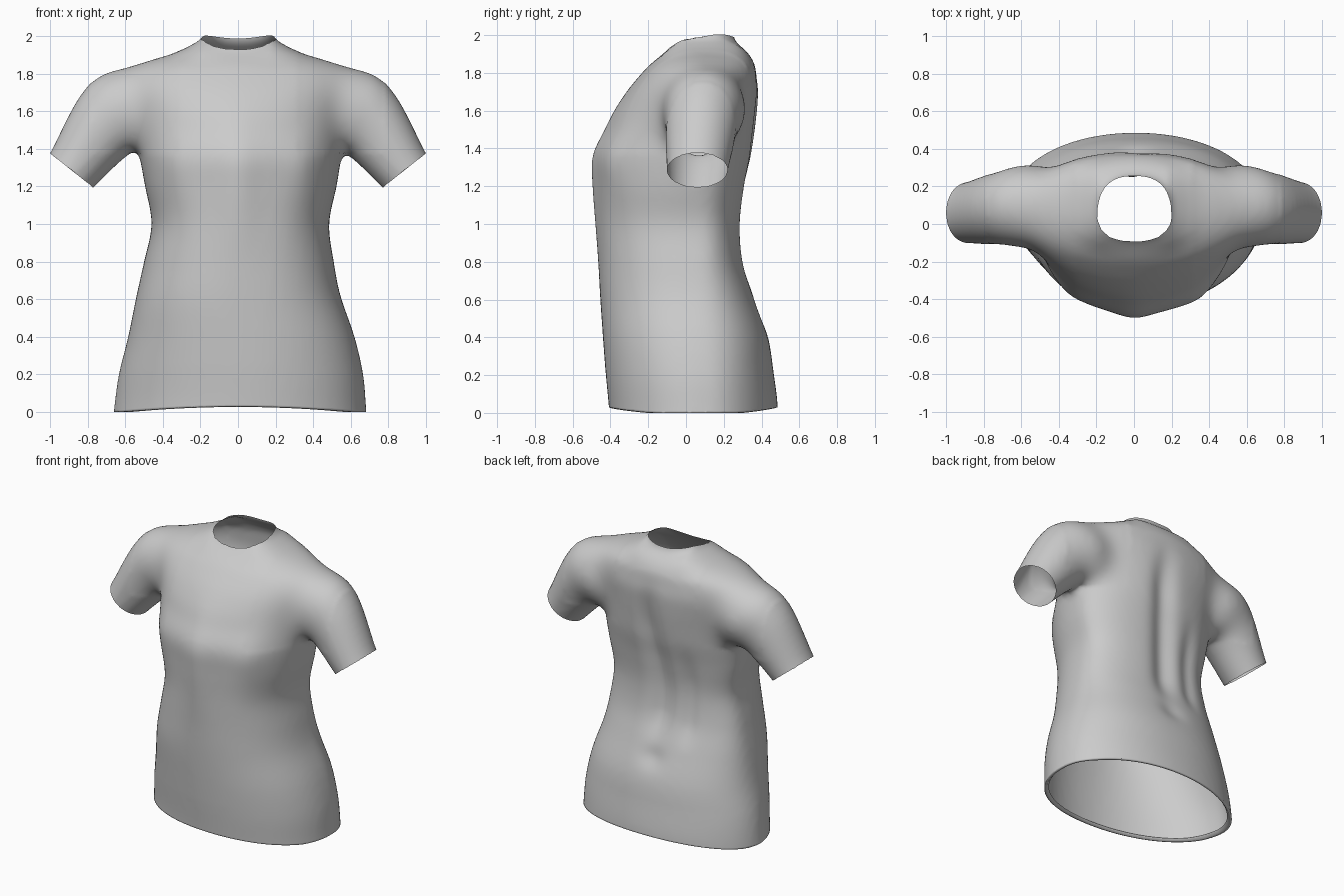
import bpy, bmesh, math
from mathutils import Vector

if "Cube" in bpy.data.objects:
    bpy.data.objects.remove(bpy.data.objects["Cube"])

SEG = 64


def spline(rows, steps):
    """Catmull-Rom through rows of numbers."""
    out = []
    for i in range(len(rows) - 1):
        a, b, c, d = (rows[max(0, min(len(rows) - 1, i + k))] for k in (-1, 0, 1, 2))
        for s in range(steps):
            t = s / steps
            out.append([0.5 * (2 * q + (r - p) * t + (2 * p - 5 * q + 4 * r - u) * t * t
                               + (3 * q - p - 3 * r + u) * t ** 3)
                        for p, q, r, u in zip(a, b, c, d)])
    out.append(list(rows[-1]))
    return out


def loft(bm, rings):
    """Closed tube through rings of points."""
    vs = [[bm.verts.new(p) for p in ring] for ring in rings]
    for a, b in zip(vs, vs[1:]):
        for i in range(SEG):
            j = (i + 1) % SEG
            bm.faces.new((a[i], a[j], b[j], b[i]))
    bm.faces.new(vs[0][::-1])
    bm.faces.new(vs[-1])


def power(v, e):
    return math.copysign(abs(v) ** e, v)


def gauss(v, c, w):
    return math.exp(-((v - c) / w) ** 2)


def ramp(v, a, b):
    t = max(0, min(1, (v - a) / (b - a)))
    return t * t * (3 - 2 * t)


# torso sections: z, left x, right x, front y, back y, roundness
TORSO = [
    (-0.12, -.67, .69, -.40, .485, 2.05), (0.02, -.66, .68, -.41, .485, 2.05),
    (0.2, -.635, .665, -.425, .465, 2.1), (0.4, -.585, .62, -.44, .435, 2.2),
    (0.62, -.54, .545, -.455, .36, 2.3),
    (0.8, -.50, .51, -.465, .305, 2.3), (1.0, -.46, .485, -.48, .29, 2.3),
    (1.2, -.495, .525, -.495, .315, 2.2), (1.36, -.525, .55, -.495, .35, 2.1),
    (1.5, -.56, .57, -.43, .37, 2), (1.6, -.59, .59, -.38, .38, 2),
    (1.7, -.63, .63, -.315, .385, 2), (1.78, -.64, .64, -.25, .375, 2),
    (1.84, -.58, .58, -.195, .365, 2), (1.89, -.42, .42, -.135, .34, 2),
    (1.93, -.25, .25, -.09, .305, 2.2), (1.97, -.18, .185, -.07, .26, 2.4),
    (2.1, -.175, .18, -.07, .235, 2.4)]
# sleeve sections: x, y, z, in-plane radius, depth radius, direction x, direction z
SLEEVE = [
    (.30, .10, 1.68, .14, .15, .95, -.30), (.56, .10, 1.605, .242, .23, .94, -.33),
    (.70, .085, 1.535, .205, .20, .75, -.66), (.885, .06, 1.285, .148, .162, .62, -.78),
    (.96, .06, 1.19, .145, .16, .62, -.78)]

bm = bmesh.new()
rings = []
for z, xl, xr, yf, yb, n in spline(TORSO, 4):
    hem = 1 - ramp(z, 0, 0.6)
    yc = 0.06 + 0.03 * ramp(z, 1.3, 1.9) + 0.04 * hem
    cx, w = (xl + xr) / 2, (xr - xl) / 2
    ring = []
    for i in range(SEG):
        a = 2 * math.pi * i / SEG
        c, s = power(math.cos(a), 2 / n), power(math.sin(a), 2 / n)
        ring.append((cx + w * c + 0.05 * hem * max(0, -s),
                     yc + s * ((yb - yc) if s > 0 else (yc - yf)), z))
    rings.append(ring)
loft(bm, rings)

for side in (1, -1):
    rings = []
    for x, y, z, r, ry, dx, dz in spline(SLEEVE, 6):
        L = math.hypot(dx, dz)
        ring = []
        for i in range(SEG):
            a = side * 2 * math.pi * i / SEG
            u = r * math.cos(a)
            ring.append((side * (x - u * dz / L), y + ry * math.sin(a), z + u * dx / L))
        rings.append(ring)
    loft(bm, rings)
bmesh.ops.recalc_face_normals(bm, faces=bm.faces)

mesh = bpy.data.meshes.new("shirt")
bm.to_mesh(mesh)
bm.free()
shirt = bpy.data.objects.new("shirt", mesh)
bpy.context.collection.objects.link(shirt)

# fuse body and sleeves into one cloth surface
m = shirt.modifiers.new("fuse", 'REMESH')
m.mode, m.voxel_size = 'VOXEL', 0.02
m = shirt.modifiers.new("soften", 'SMOOTH')
m.factor, m.iterations = 0.5, 8
fused = bpy.data.meshes.new_from_object(
    shirt.evaluated_get(bpy.context.evaluated_depsgraph_get()))
shirt.modifiers.clear()
shirt.data = fused

bm = bmesh.new()
bm.from_mesh(fused)

# blend the armholes
for grow in (0, 0.04, 0.08, 0.12):
    armhole = [v for v in bm.verts
               if 0.44 - grow < abs(v.co.x) < 0.66 + grow and v.co.z > 1.44 - grow / 2]
    for _ in range(16):
        bmesh.ops.smooth_vert(bm, verts=armhole, factor=0.5,
                              use_axis_x=True, use_axis_y=True, use_axis_z=True)


def cut(point, normal, inside):
    """Open the surface beyond a plane, only among faces in the given region."""
    faces = [f for f in bm.faces if inside(f.calc_center_median())]
    geom = set(faces)
    for f in faces:
        geom.update(f.edges)
        geom.update(f.verts)
    bmesh.ops.bisect_plane(bm, geom=list(geom), plane_co=point, plane_no=normal,
                           clear_outer=True, dist=0.002)


# hem, neck and cuff openings
cut((0, 0, 0), (0, 0, -1), lambda p: p.z < 0.3)
cut((0, -.08, 1.93), (0, -.17, 1), lambda p: p.z > 1.8 and abs(p.x) < 0.4)
for side in (1, -1):
    cut((side * .885, 0, 1.285), (side * .62, 0, -.78),
        lambda p: p.x * side > 0.62 and p.z > 1.0)

# drape: spine groove, back folds, centre ridge, raised neck sides, lifted hem
bm.normal_update()
for v in bm.verts:
    x, y, z = v.co
    back, front = max(0, v.normal.y), max(0, -v.normal.y)
    if abs(x) < 0.6:
        mid = ramp(z, 0.55, 0.85) * (1 - ramp(z, 1.4, 1.85))
        low = ramp(z, 0.6, 0.8) * (1 - ramp(z, 1.05, 1.4))
        v.co.y -= back * (mid * 0.04 * gauss(x, 0.02 + 0.03 * math.sin(5 * z), 0.08)
                          + low * 0.02 * gauss(x, -0.22, 0.06)
                          + 0.02 * gauss(x, 0, 0.09) * gauss(z, 0.54, 0.07))
        v.co.y -= front * 0.02 * gauss(abs(x), 0.37, 0.09) * gauss(z, 1.32, 0.16)
        v.co.y += front * 0.03 * (1 - gauss(x, 0, 0.12)) * gauss(abs(x), 0, 0.34) \
            * gauss(z, 1.2, 0.35)
    lift = min(1, (x / 0.18) ** 2) * (1 - ramp(abs(x), 0.18, 0.4))
    v.co.z += 0.034 * ramp(z, 1.84, 1.96) * lift
    if z < 0.25:
        v.co.z += 0.03 * (1 - z / 0.25) * max(0, 1 - (x / 0.62) ** 2)

# folded-in hem
edge = [e for e in bm.edges if e.is_boundary and e.verts[0].co.z < 0.1]
for scale, lift in ((0.975, -0.004), (0.975, 0.02)):
    new = bmesh.ops.extrude_edge_only(bm, edges=edge)["geom"]
    for v in new:
        if isinstance(v, bmesh.types.BMVert):
            v.co = Vector((v.co.x * scale, 0.04 + (v.co.y - 0.04) * scale,
                           max(0, v.co.z + lift)))
    edge = [e for e in new if isinstance(e, bmesh.types.BMEdge)]

bmesh.ops.recalc_face_normals(bm, faces=bm.faces)
for f in bm.faces:
    f.smooth = True
bm.to_mesh(fused)
bm.free()
fused.update()
